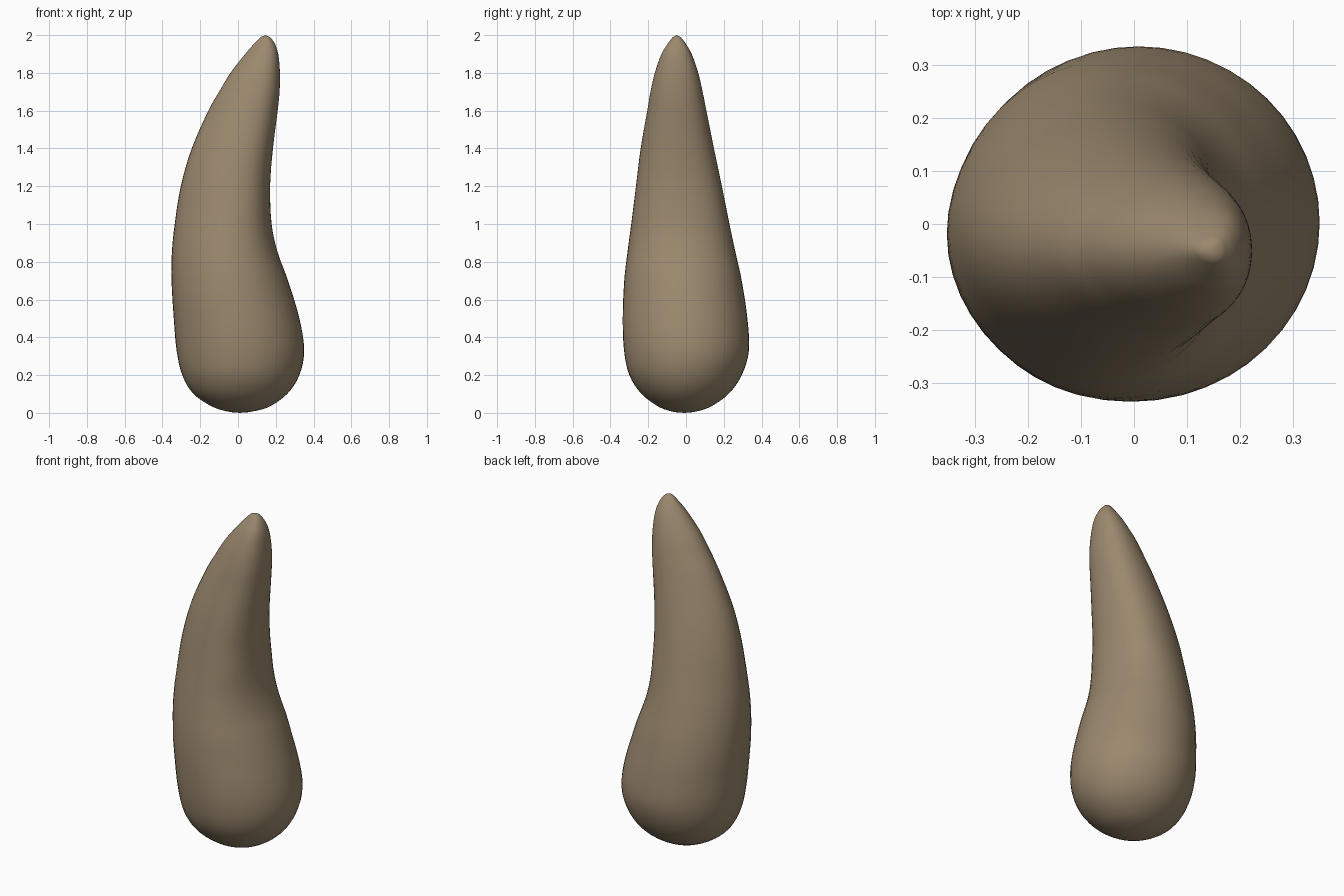
import bpy, bmesh, math

if "Cube" in bpy.data.objects:
    bpy.data.objects.remove(bpy.data.objects["Cube"])

# Horn outline: height, x min, x max, y min, y max
RINGS = [
    (0.004, -0.04, 0.06, -0.06, 0.04),
    (0.03, -0.13, 0.16, -0.14, 0.125),
    (0.10, -0.235, 0.26, -0.235, 0.225),
    (0.20, -0.295, 0.325, -0.30, 0.295),
    (0.33, -0.325, 0.35, -0.328, 0.333),
    (0.50, -0.34, 0.325, -0.335, 0.325),
    (0.70, -0.352, 0.265, -0.327, 0.295),
    (0.85, -0.35, 0.21, -0.31, 0.262),
    (1.00, -0.335, 0.178, -0.29, 0.23),
    (1.20, -0.303, 0.17, -0.265, 0.19),
    (1.40, -0.245, 0.185, -0.24, 0.148),
    (1.60, -0.157, 0.21, -0.205, 0.108),
    (1.70, -0.10, 0.22, -0.188, 0.088),
    (1.80, -0.04, 0.222, -0.165, 0.065),
    (1.90, 0.038, 0.213, -0.13, 0.03),
    (1.96, 0.09, 0.192, -0.093, -0.005),
    (1.99, 0.12, 0.168, -0.07, -0.028),
]
SIDES, STEPS = 48, 4


def spline(a, b, c, d, t):
    """Catmull-Rom blend of four rings."""
    return [0.5 * (2 * q + (r - p) * t + (2 * p - 5 * q + 4 * r - s) * t * t
                   + (3 * q - p - 3 * r + s) * t ** 3)
            for p, q, r, s in zip(a, b, c, d)]


# Smooth the outline into closely spaced rings
levels = []
for i in range(len(RINGS) - 1):
    a, d = RINGS[max(i - 1, 0)], RINGS[min(i + 2, len(RINGS) - 1)]
    levels += [spline(a, RINGS[i], RINGS[i + 1], d, k / STEPS) for k in range(STEPS)]
levels.append(RINGS[-1])

# Loft the horn, with a slightly flattened inner (+x) side higher up
bm = bmesh.new()
loops = []
for z, x0, x1, y0, y1 in levels:
    flat = 0.2 * min(max((z - 0.6) / 0.5, 0), 1)
    loop = []
    for k in range(SIDES):
        t = 2 * math.pi * k / SIDES
        u = math.cos(t) + flat * math.sin(t) ** 2
        loop.append(bm.verts.new(((x0 + x1) / 2 + (x1 - x0) / 2 * u,
                                  (y0 + y1) / 2 + (y1 - y0) / 2 * math.sin(t), z)))
    loops.append(loop)
for lo, hi in zip(loops, loops[1:]):
    for k in range(SIDES):
        n = (k + 1) % SIDES
        bm.faces.new((lo[k], lo[n], hi[n], hi[k]))

# Close the base and the tip
base = bm.verts.new((0.01, -0.01, 0))
tip = bm.verts.new((0.145, -0.05, 2))
for k in range(SIDES):
    n = (k + 1) % SIDES
    bm.faces.new((base, loops[0][n], loops[0][k]))
    bm.faces.new((tip, loops[-1][k], loops[-1][n]))
bmesh.ops.recalc_face_normals(bm, faces=bm.faces)
for f in bm.faces:
    f.smooth = True

mesh = bpy.data.meshes.new("horn")
bm.to_mesh(mesh)
bm.free()
mat = bpy.data.materials.new("tan brown")
mat.diffuse_color = (0.33, 0.25, 0.157, 1)
mat.use_nodes = True
mat.node_tree.nodes["Principled BSDF"].inputs["Base Color"].default_value = mat.diffuse_color
mesh.materials.append(mat)
bpy.context.collection.objects.link(bpy.data.objects.new("horn", mesh))
